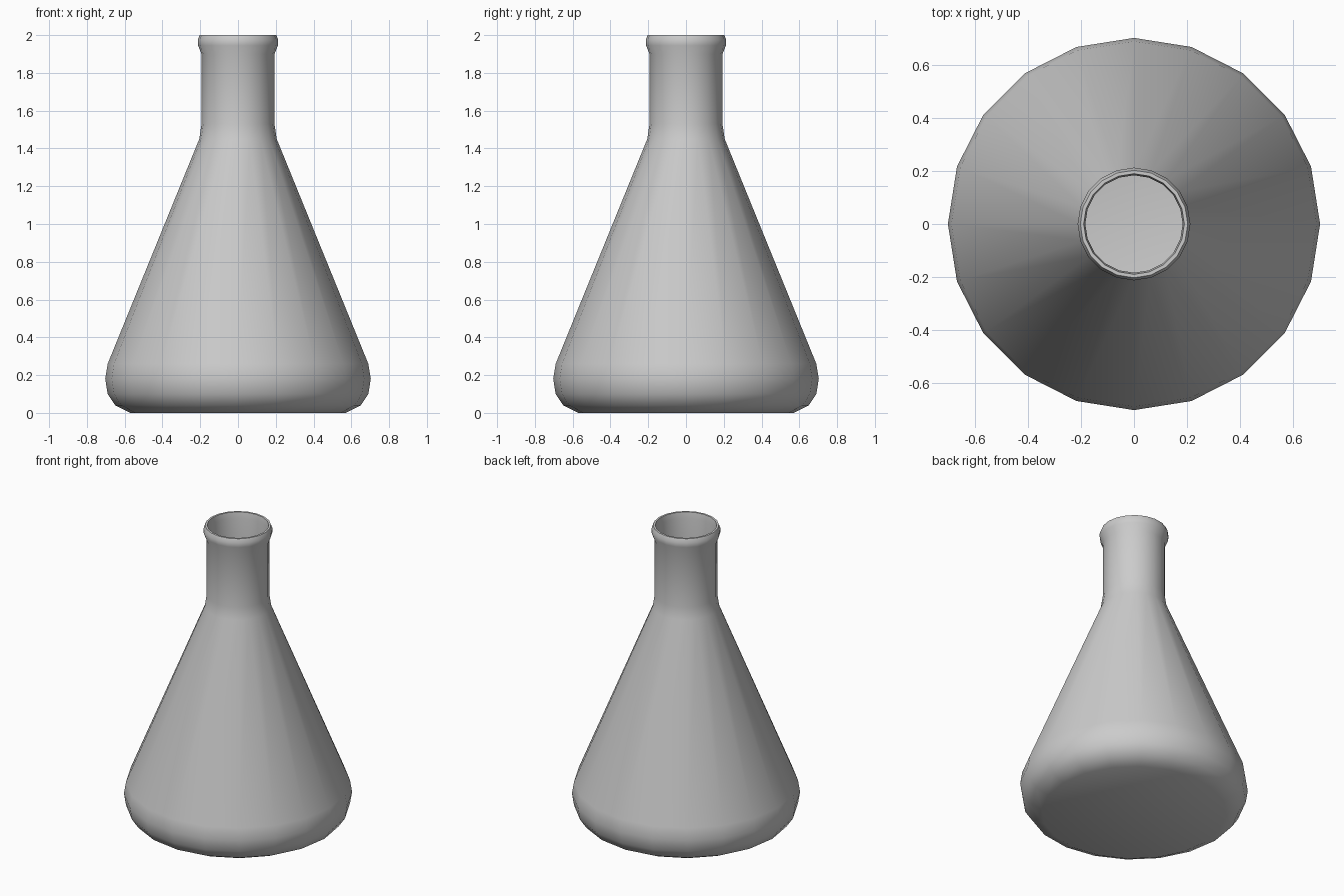
import bpy, bmesh, math
from mathutils import Vector

cube = bpy.data.objects.get("Cube")
if cube:
    bpy.data.objects.remove(cube, do_unlink=True)

SIDES = 20

# One flat colour for the whole flask
grey = bpy.data.materials.new("light_grey")
grey.use_nodes = True
colour = (0.6, 0.6, 0.6, 1)
grey.diffuse_color = colour
grey.node_tree.nodes["Principled BSDF"].inputs["Base Color"].default_value = colour


def lathe(name, profile):
    """Spin a (radius, height) profile about z; it starts and ends on the axis."""
    bm = bmesh.new()
    verts = [bm.verts.new((r, 0, z)) for r, z in profile]
    edges = [bm.edges.new(pair) for pair in zip(verts, verts[1:])]
    bmesh.ops.spin(bm, geom=verts + edges, cent=(0, 0, 0), axis=(0, 0, 1),
                   angle=math.tau, steps=SIDES, use_merge=True)
    bmesh.ops.remove_doubles(bm, verts=bm.verts, dist=0.0005)
    bmesh.ops.recalc_face_normals(bm, faces=bm.faces)
    mesh = bpy.data.meshes.new(name)
    bm.to_mesh(mesh)
    bm.free()
    mesh.materials.append(grey)
    obj = bpy.data.objects.new(name, mesh)
    bpy.context.collection.objects.link(obj)
    bpy.context.view_layer.objects.active = obj
    obj.select_set(True)
    bpy.ops.object.shade_smooth_by_angle(angle=math.radians(40))
    obj.select_set(False)
    return obj


# Outer wall from the base centre up to the rolled lip
outer = [(0, 0), (0.57, 0), (0.65, 0.04), (0.69, 0.1), (0.703, 0.18),
         (0.69, 0.26), (0.205, 1.45), (0.193, 1.53), (0.193, 1.9),
         (0.211, 1.945), (0.213, 1.975), (0.203, 2)]

# Inner wall back down to the floor
inner = [(0.19, 2), (0.184, 1.96), (0.184, 1.53), (0.195, 1.45), (0.68, 0.26),
         (0.692, 0.18), (0.68, 0.105), (0.642, 0.05), (0.57, 0.012), (0, 0.012)]

lathe("flask", outer + inner)
